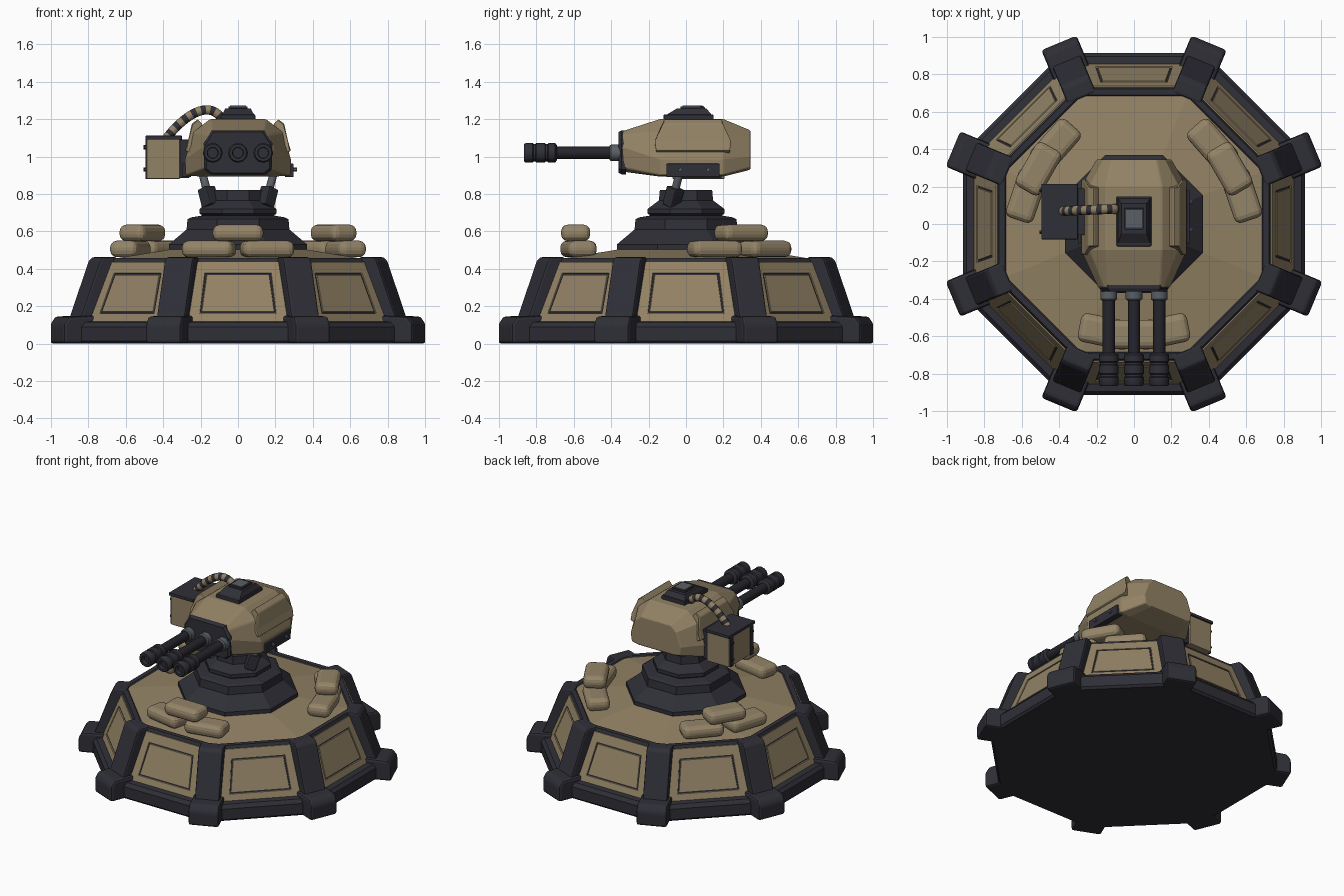
import bpy, bmesh, math
from mathutils import Vector, Matrix

if "Cube" in bpy.data.objects:
    bpy.data.objects.remove(bpy.data.objects["Cube"])

def mat(name, r, g, b):
    m = bpy.data.materials.new(name)
    m.diffuse_color = (r, g, b, 1)
    m.use_nodes = True
    m.node_tree.nodes["Principled BSDF"].inputs["Base Color"].default_value = m.diffuse_color
    return m

TAN = mat("desert tan", 0.29, 0.225, 0.13)
BAG = mat("sandbag tan", 0.30, 0.235, 0.14)
DARK = mat("dark gunmetal", 0.028, 0.028, 0.038)
BARREL = mat("barrel black", 0.018, 0.018, 0.024)
STEEL = mat("grey steel", 0.10, 0.115, 0.13)
T22 = math.tan(math.pi / 8)

def loft(name, rings, mats, bevel=0, segs=2, M=None, rule=None, smooth=False):
    """Bridge equal-length rings of points and cap both ends."""
    if not isinstance(mats, list):
        mats = [mats]
    bm = bmesh.new()
    vs = [[bm.verts.new(p) for p in ring] for ring in rings]
    n = len(vs[0])
    for i in range(len(vs) - 1):
        for j in range(n):
            k = (j + 1) % n
            f = bm.faces.new((vs[i][j], vs[i][k], vs[i + 1][k], vs[i + 1][j]))
            f.material_index = rule(i) if rule else 0
    bm.faces.new(vs[0][::-1])
    bm.faces.new(vs[-1])
    bmesh.ops.recalc_face_normals(bm, faces=bm.faces)
    if M is not None:
        bm.transform(M)
    me = bpy.data.meshes.new(name)
    bm.to_mesh(me)
    bm.free()
    for m in mats:
        me.materials.append(m)
    ob = bpy.data.objects.new(name, me)
    bpy.context.collection.objects.link(ob)
    if bevel:
        b = ob.modifiers.new("bevel", "BEVEL")
        b.width, b.segments, b.limit_method = bevel, segs, "ANGLE"
    if smooth:
        bpy.context.view_layer.objects.active = ob
        ob.select_set(True)
        bpy.ops.object.shade_smooth_by_angle(angle=math.radians(40))
        ob.select_set(False)
    return ob

def octa(ap, z):
    R = ap / math.cos(math.pi / 8)
    return [(R * math.cos(a), R * math.sin(a), z)
            for a in (math.pi / 8 + k * math.pi / 4 for k in range(8))]

def octaloft(name, prof, m):
    return loft(name, [octa(a, z) for a, z in prof], m)

def box(name, x0, x1, y0, y1, z0, z1, m, bevel=0, M=None, segs=2, top=1, smooth=False):
    cx, cy = (x0 + x1) / 2, (y0 + y1) / 2
    ring = lambda z, s: [(cx + (x - cx) * s, cy + (y - cy) * s, z)
                         for x, y in ((x0, y0), (x1, y0), (x1, y1), (x0, y1))]
    return loft(name, [ring(z0, 1), ring(z1, top)], m, bevel, segs, M, smooth=smooth)

def lathe(name, prof, m, M=None, n=12):
    """prof = (radius, height) along local z."""
    return loft(name, [[(r * math.cos(2 * math.pi * j / n), r * math.sin(2 * math.pi * j / n), z)
                        for j in range(n)] for r, z in prof], m, M=M, smooth=True)

def extrude_y(name, prof, y0, y1, m, bevel=0, M=None):
    return loft(name, [[(x, y, z) for x, z in prof] for y in (y0, y1)], m, bevel, 2, M)

rotz = lambda a: Matrix.Rotation(a, 4, 'Z')

# Octagonal base with skirt, sloped wall and deck rim
octaloft("base_shell", [(.90, 0), (.915, .015), (.915, .09), (.895, .115), (.85, .12),
                        (.732, .435), (.722, .458), (.69, .458), (.68, .448)], DARK)
octaloft("deck", [(.70, .42), (.69, .45), (.37, .502)], TAN)

# Sloped wall panels with a grooved inset plate
def panel_ring(hb, zb, ht, zt, off):
    y = lambda z: -(.85 - (z - .12) * (.118 / .315) + off)
    return [(-hb, y(zb), zb), (hb, y(zb), zb), (ht, y(zt), zt), (-ht, y(zt), zt)]

for k in range(8):
    rings = [panel_ring(*p) for p in (
        (.275, .115, .235, .437, -.02), (.275, .115, .235, .437, .006),
        (.205, .16, .178, .378, .006), (.202, .163, .175, .375, -.003),
        (.196, .169, .169, .369, -.003), (.193, .172, .166, .366, .006))]
    loft(f"wall_panel_{k}", rings, TAN, M=rotz(k * math.pi / 4))

# Corner pillars and feet
for k in range(8):
    M = rotz(math.pi / 8 + k * math.pi / 4)
    extrude_y(f"pillar_{k}", [(.73, .1), (.73, .462), (.815, .462), (.835, .44),
                              (.945, .14), (.945, .1)], -.082, .082, DARK, .012, M)
    extrude_y(f"foot_{k}", [(.84, 0), (1.048, 0), (1.048, .105), (1.02, .145), (.86, .15)],
              -.102, .102, DARK, .016, M)

# Stepped pedestal
octaloft("pedestal", [(.365, .49), (.37, .50), (.37, .53), (.275, .61), (.27, .665), (.25, .675),
                      (.19, .685), (.205, .695), (.205, .72), (.145, .765), (.14, .82)], DARK)

# Sandbag stacks, three around the deck
def bag(name, M, l=.28):
    box(name, -l / 2, l / 2, -.078, .078, 0, .088, BAG, .036, M, 3)

for k in range(3):
    S = rotz(k * 2 * math.pi / 3)
    for s in (-1, 1):
        bag(f"sandbag_low_{k}_{s}", S @ Matrix.Translation((s * .155, -.575, .462)) @ rotz(s * .2))
    bag(f"sandbag_top_{k}", S @ Matrix.Translation((0, -.59, .548)), .27)

# Turret body: mirrored cross sections along y
def section(y, half):
    return [(x, y, z) for x, z in half] + [(-x, y, z) for x, z in half[::-1]]

mid = [(.2, .893), (.28, .9), (.283, .985), (.24, 1.13), (.15, 1.2)]
loft("turret_body", [
    section(-.342, [(.13, .92), (.17, .94), (.19, 1.05), (.16, 1.115), (.14, 1.135)]),
    section(-.14, mid), section(.2, mid),
    section(.345, [(.14, .93), (.19, .94), (.2, 1.0), (.165, 1.1), (.12, 1.14)])],
    TAN, .008)

# Dark gun face plate
face = [(.15, .905), (.18, .93), (.185, 1.07), (.14, 1.14)]
loft("face_plate", [section(-.32, face), section(-.345, face),
                    section(-.36, [(x * .93, 1.02 + (z - 1.02) * .93) for x, z in face])], DARK)

for s in (-1, 1):
    # Cheek armour
    prof = lambda y, t: [(s * .21, y, 1.0), (s * .283, y, 1.03), (s * .268, y, 1.08),
                         (s * .247, y + t, 1.175), (s * .215, y + t, 1.2), (s * .18, y + t, 1.16)]
    loft(f"cheek_armour_{s}", [prof(-.16, .04), prof(.235, -.04)], TAN, .007)
    # Lower side bracket with bolts
    a, b = sorted((s * .25, s * .298))
    box(f"side_bracket_{s}", a, b, -.105, .18, .89, .962, DARK, .006)
    for y in (-.03, .12):
        lathe(f"bracket_bolt_{s}_{y}", [(.011, 0), (.011, .02)], STEEL,
              Matrix.Translation((s * .295, y, .93)) @ Matrix.Rotation(s * math.pi / 2, 4, 'Y'), 6)
    # Support struts
    p, q = Vector((s * .145, -.08, .735)), Vector((s * .195, -.03, .93))
    M = Matrix.Translation(p) @ (q - p).to_track_quat('Z', 'Y').to_matrix().to_4x4()
    box(f"strut_sleeve_{s}", -.036, .036, -.036, .036, 0, .105, DARK, .008, M)
    lathe(f"strut_rod_{s}", [(.022, .08), (.022, .2)], STEEL, M)

# Three barrels
for i, x in enumerate((-.135, 0, .135)):
    M = Matrix.Translation((x, 0, 1.02)) @ Matrix.Rotation(math.pi / 2, 4, 'X')
    lathe(f"barrel_collar_{i}", [(.045, .34), (.045, .40), (.038, .408)], STEEL, M)
    lathe(f"barrel_{i}", [(.033, .39), (.033, .71)], BARREL, M)
    lathe(f"muzzle_{i}", [(.04, .69), (.053, .70), (.053, .735), (.047, .74), (.047, .75),
                          (.053, .755), (.053, .80), (.047, .805), (.047, .815), (.053, .82),
                          (.053, .857), (.046, .866), (.03, .866), (.028, .835)], DARK, M)

# Roof sight
box("roof_hatch", -.093, .093, -.12, .148, 1.18, 1.225, DARK, .006)
loft("roof_sight", [[(-.088, -.11, 1.22), (.088, -.11, 1.22), (.088, .14, 1.22), (-.088, .14, 1.22)],
                    [(-.068, -.05, 1.256), (.068, -.05, 1.256), (.068, .11, 1.256), (-.068, .11, 1.256)]],
     DARK)
box("sight_frame", -.052, .052, -.03, .085, 1.25, 1.268, DARK, .004)
box("sight_glass", -.042, .042, -.02, .075, 1.26, 1.272, STEEL)

# Ammunition box with dark lid, posts and mount
box("ammo_box", -.488, -.31, -.072, .205, .88, 1.095, TAN, .005)
box("ammo_lid", -.495, -.30, -.082, .215, 1.09, 1.112, DARK, .004)
box("ammo_mount", -.315, -.26, -.06, .19, .885, 1.09, DARK, .004)
for j, y in enumerate((-.06, .165)):
    box(f"ammo_post_{j}", -.495, -.48, y, y + .03, .88, 1.095, DARK)
    for z in (.93, 1.05):
        lathe(f"ammo_bolt_{j}_{z}", [(.011, 0), (.011, .012)], DARK,
              Matrix.Translation((-.493, y + .015, z)) @ Matrix.Rotation(-math.pi / 2, 4, 'Y'), 6)

# Striped feed hose along a curve
P = [Vector(p) for p in ((-.38, .07, 1.1), (-.33, .07, 1.17), (-.17, .08, 1.33), (-.085, .08, 1.2))]
rings, N = [], 28
for i in range(N + 1):
    t = i / N
    u = 1 - t
    c = P[0] * u**3 + P[1] * 3 * u * u * t + P[2] * 3 * u * t * t + P[3] * t**3
    d = ((P[1] - P[0]) * u * u + (P[2] - P[1]) * 2 * u * t + (P[3] - P[2]) * t * t).normalized()
    side = Vector((0, 1, 0))
    up = d.cross(side).normalized()
    rings.append([c + .026 * (side * math.cos(a) + up * math.sin(a))
                  for a in (j * math.pi / 5 for j in range(10))])
loft("feed_hose", rings, [TAN, DARK], rule=lambda i: i // 2 % 2, smooth=True)
